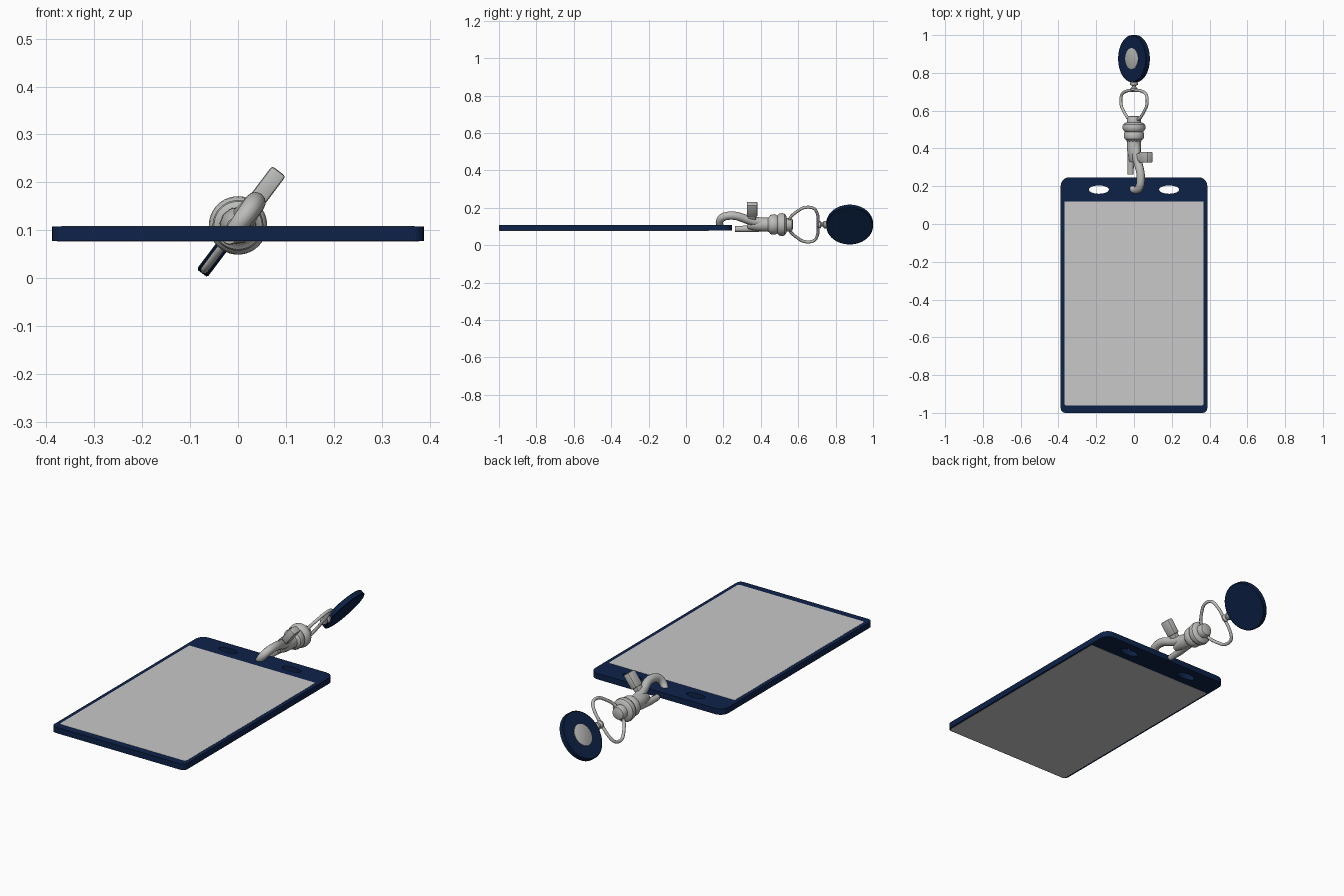
import bpy, bmesh, math
from mathutils import Matrix

if "Cube" in bpy.data.objects:
    bpy.data.objects.remove(bpy.data.objects["Cube"])


def mat(name, rgb):
    m = bpy.data.materials.new(name)
    m.diffuse_color = (*rgb, 1)
    m.use_nodes = True
    m.node_tree.nodes["Principled BSDF"].inputs["Base Color"].default_value = m.diffuse_color
    return m


NAVY = mat("navy plastic", (0.004, 0.016, 0.066))
SHEET = mat("grey sheet", (0.58, 0.58, 0.58))
STEEL = mat("steel", (0.50, 0.51, 0.49))

# The clip hangs in a plane tilted about the y axis: local x = across, y = along, z = normal
TILT = Matrix.Translation((0, 0, 0.11)) @ Matrix.Rotation(math.radians(-53), 4, 'Y')
FLAT = Matrix.Identity(4)


def finish(name, mesh, material, matrix, smooth=True):
    mesh.materials.clear()
    mesh.materials.append(material)
    ob = bpy.data.objects.new(name, mesh)
    bpy.context.collection.objects.link(ob)
    ob.matrix_world = matrix
    if smooth:
        bpy.ops.object.select_all(action='DESELECT')
        bpy.context.view_layer.objects.active = ob
        ob.select_set(True)
        bpy.ops.object.shade_smooth_by_angle(angle=math.radians(35))
    return ob


def curve_mesh(curve):
    tmp = bpy.data.objects.new("tmp", curve)
    bpy.context.collection.objects.link(tmp)
    dg = bpy.context.evaluated_depsgraph_get()
    mesh = bpy.data.meshes.new_from_object(tmp.evaluated_get(dg))
    bpy.data.objects.remove(tmp)
    return mesh


def rounded(x, y0, y1, r_bottom, r_top, n=6):
    pts = []
    corners = [(x, y0, r_bottom, -90), (x, y1, r_top, 0), (-x, y1, r_top, 90), (-x, y0, r_bottom, 180)]
    for cx, cy, r, start in corners:
        ox = cx - math.copysign(r, cx)
        oy = cy + (r if cy == y0 else -r)
        for i in range(n + 1):
            a = math.radians(start + 90 * i / n)
            pts.append((ox + r * math.cos(a), oy + r * math.sin(a)))
    return pts


def plate(name, loops, z0, z1, material):
    c = bpy.data.curves.new(name, 'CURVE')
    c.dimensions = '2D'
    c.fill_mode = 'BOTH'
    c.extrude = (z1 - z0) / 2
    for pts in loops:
        s = c.splines.new('POLY')
        s.points.add(len(pts) - 1)
        for p, (x, y) in zip(s.points, pts):
            p.co = (x, y, 0, 1)
        s.use_cyclic_u = True
    return finish(name, curve_mesh(c), material, Matrix.Translation((0, 0, (z0 + z1) / 2)))


def tube(name, pts, radius, cyclic=False):
    """pts: (across, along, radius factor) in the clip plane."""
    c = bpy.data.curves.new(name, 'CURVE')
    c.dimensions = '3D'
    c.bevel_depth = radius
    c.bevel_resolution = 4
    c.use_fill_caps = True
    s = c.splines.new('NURBS')
    s.points.add(len(pts) - 1)
    for p, (u, y, f) in zip(s.points, pts):
        p.co = (u, y, 0, 1)
        p.radius = f
    s.order_u = 3
    s.resolution_u = 8
    s.use_endpoint_u = not cyclic
    s.use_cyclic_u = cyclic
    return finish(name, curve_mesh(c), STEEL, TILT)


def lathe(name, profile, material, axis='Y', centre=(0, 0, 0), steps=40):
    """profile: (position along axis, radius), closed at both ends."""
    bm = bmesh.new()
    rings = []
    for t, r in profile:
        ring = []
        for i in range(steps):
            a = 2 * math.pi * i / steps
            ca, sa = r * math.cos(a), r * math.sin(a)
            co = (ca, t, sa) if axis == 'Y' else (ca, sa, t)
            ring.append(bm.verts.new([p + q for p, q in zip(co, centre)]))
        rings.append(ring)
    for a, b in zip(rings, rings[1:]):
        for i in range(steps):
            j = (i + 1) % steps
            bm.faces.new((a[i], a[j], b[j], b[i]))
    bm.faces.new(rings[0])
    bm.faces.new(rings[-1])
    bmesh.ops.recalc_face_normals(bm, faces=bm.faces)
    mesh = bpy.data.meshes.new(name)
    bm.to_mesh(mesh)
    bm.free()
    return finish(name, mesh, material, TILT)


def box(name, u, y, n, bevel):
    bm = bmesh.new()
    bmesh.ops.create_cube(bm, size=1)
    for v in bm.verts:
        v.co = [lo + (k + 0.5) * (hi - lo) for k, (lo, hi) in zip(v.co, (u, y, n))]
    bmesh.ops.bevel(bm, geom=bm.edges[:], offset=bevel, segments=2, affect='EDGES', profile=0.5)
    mesh = bpy.data.meshes.new(name)
    bm.to_mesh(mesh)
    bm.free()
    return finish(name, mesh, STEEL, TILT)


# Badge holder with two oval slots
def oval(cx):
    return [(cx + 0.053 * math.cos(a), 0.182 + 0.022 * math.sin(a))
            for a in (2 * math.pi * i / 32 for i in range(32))]


plate("holder_body", [rounded(0.388, -1.0, 0.247, 0.025, 0.045), oval(-0.186), oval(0.186)],
      0.077, 0.108, NAVY)

# Clear window on the front and sheet on the back
plate("front_window", [rounded(0.368, -0.962, 0.12, 0.012, 0.004)], 0.106, 0.1088, SHEET)
plate("back_sheet", [rounded(0.378, -0.996, 0.12, 0.02, 0.004)], 0.0762, 0.079, SHEET)

# Reel disc and its button
lathe("reel_disc", [(-0.014, 0.121), (-0.011, 0.125), (0.011, 0.125), (0.014, 0.121)],
      NAVY, 'Z', (0, 0.875, 0), 64)
lathe("reel_button", [(0.010, 0.056), (0.0165, 0.056), (0.018, 0.053)], STEEL, 'Z', (0, 0.875, 0))

# Small link from reel to wire loop
lathe("reel_link", [(0.704, 0.010), (0.708, 0.018), (0.718, 0.020), (0.726, 0.011), (0.732, 0.011),
                    (0.737, 0.020), (0.748, 0.020), (0.756, 0.012)], STEEL, steps=20)

# Wire loop, mirrored about its centre line
half = [(0.02, 0.552), (0.050, 0.556), (0.085, 0.59), (0.118, 0.63), (0.114, 0.688), (0.062, 0.707)]
loop = [(u, y, 1) for u, y in half] + [(0, 0.707, 1)] + [(-u, y, 1) for u, y in reversed(half)]
tube("wire_loop", loop, 0.008, cyclic=True)

# Swivel: collars and rounded cap
lathe("swivel", [(0.425, 0.030), (0.445, 0.042), (0.450, 0.050), (0.458, 0.053), (0.480, 0.053),
                 (0.488, 0.048), (0.491, 0.052), (0.500, 0.059), (0.513, 0.061), (0.526, 0.059),
                 (0.535, 0.050), (0.538, 0.036), (0.558, 0.036), (0.568, 0.031), (0.573, 0.018)], STEEL)

# Hook body, curved hook and straight prong
tube("hook_body", [(0, 0.46, 1.05), (0, 0.43, 1), (0, 0.40, 1), (0, 0.36, 0.85), (-0.005, 0.33, 0.55)], 0.038)
tube("hook", [(0.012, 0.44, 1.1), (0.016, 0.38, 1.2), (0.036, 0.32, 1.05), (0.060, 0.27, 1),
              (0.060, 0.215, 1), (0.040, 0.182, 0.95), (0.0, 0.176, 0.85), (-0.022, 0.192, 0.75)], 0.022)
tube("prong", [(-0.014, 0.44, 1.3), (-0.024, 0.37, 1.1), (-0.030, 0.31, 0.9), (-0.030, 0.262, 0.8)], 0.019)

# Thumb lever
box("thumb_lever", (0.02, 0.098), (0.333, 0.374), (-0.014, 0.014), 0.004)
box("thumb_pad", (0.062, 0.142), (0.325, 0.382), (-0.018, 0.018), 0.006)
